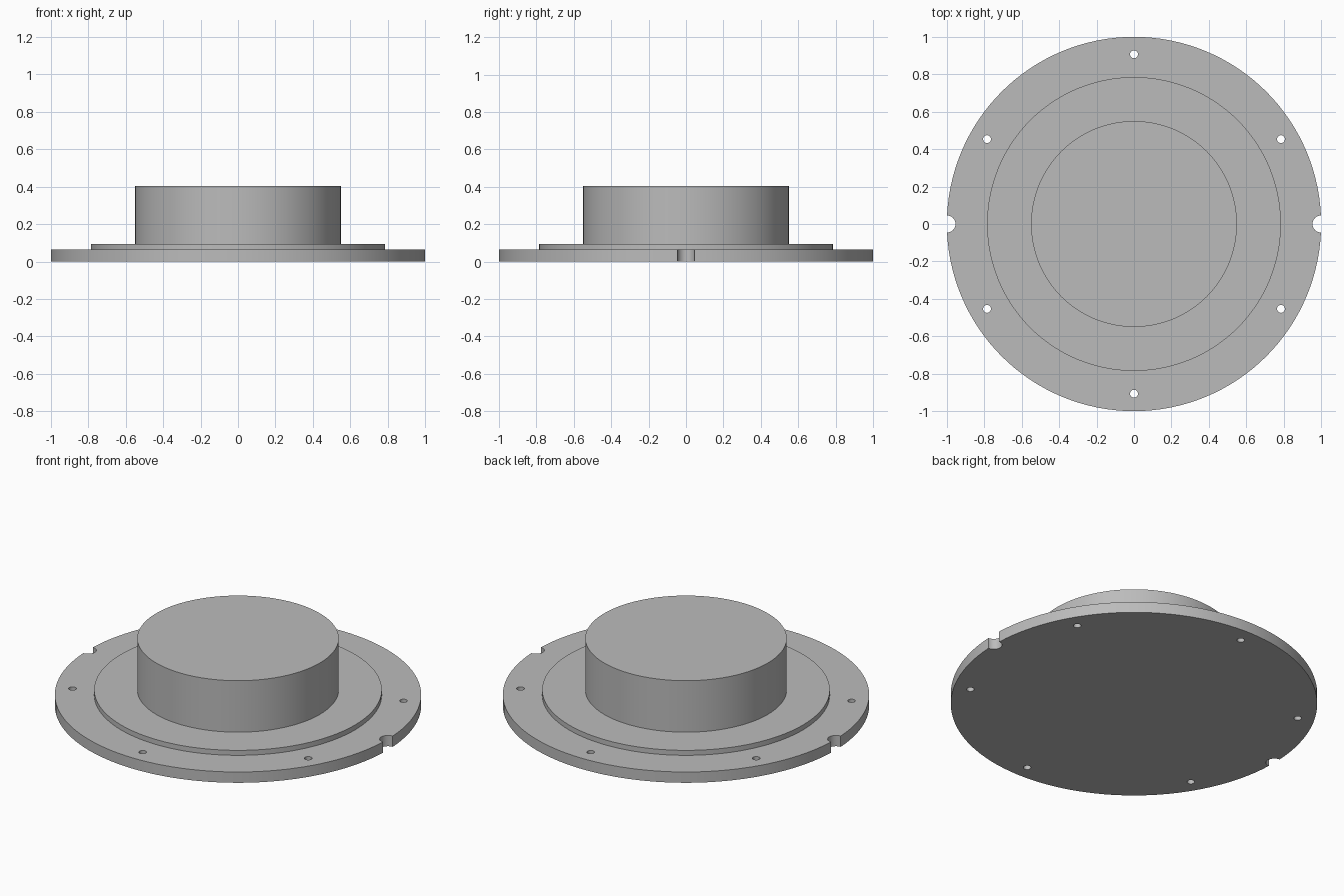
import bpy, bmesh, math

if "Cube" in bpy.data.objects:
    bpy.data.objects.remove(bpy.data.objects["Cube"])

SEG = 128

grey = bpy.data.materials.new("light grey")
grey.diffuse_color = (0.5, 0.5, 0.5, 1)
grey.use_nodes = True
grey.node_tree.nodes["Principled BSDF"].inputs["Base Color"].default_value = grey.diffuse_color


def turned(name, profile, seg):
    """Solid of revolution about z from (radius, height) points, capped flat."""
    bm = bmesh.new()
    rings = [[bm.verts.new((r * math.cos(2 * math.pi * i / seg),
                            r * math.sin(2 * math.pi * i / seg), z))
              for i in range(seg)] for r, z in profile]
    for a, b in zip(rings, rings[1:]):
        for i in range(seg):
            j = (i + 1) % seg
            bm.faces.new((a[i], a[j], b[j], b[i]))
    bm.faces.new(rings[0][::-1])
    bm.faces.new(rings[-1])
    mesh = bpy.data.meshes.new(name)
    bm.to_mesh(mesh)
    bm.free()
    mesh.materials.append(grey)
    ob = bpy.data.objects.new(name, mesh)
    bpy.context.collection.objects.link(ob)
    return ob


# Flange, raised step and central boss as one turned body
body = turned("flanged_cap", [(1, 0), (1, 0.065), (0.785, 0.065), (0.785, 0.095),
                              (0.55, 0.095), (0.55, 0.405)], SEG)

# Six bolt holes on a circle, and two half-round notches in the rim
cuts = [(0.907, 30 + 60 * k, 0.021) for k in range(6)]
cuts += [(1.0, 0, 0.046), (1.0, 180, 0.046)]
for radius, angle, size in cuts:
    cutter = turned("hole_cutter", [(size, -0.1), (size, 0.2)], 32)
    a = math.radians(angle)
    cutter.location = (radius * math.cos(a), radius * math.sin(a), 0)
    cutter.hide_render = True
    cutter.hide_viewport = True
    mod = body.modifiers.new("drill", 'BOOLEAN')
    mod.operation = 'DIFFERENCE'
    mod.solver = 'EXACT'
    mod.object = cutter

# Bake the cuts, drop the cutters, then smooth the round walls
bpy.context.view_layer.update()
dg = bpy.context.evaluated_depsgraph_get()
body.data = bpy.data.meshes.new_from_object(body.evaluated_get(dg))
body.modifiers.clear()
for ob in list(bpy.data.objects):
    if ob is not body and ob.name.startswith("hole_cutter"):
        bpy.data.objects.remove(ob)

bpy.context.view_layer.objects.active = body
body.select_set(True)
bpy.ops.object.shade_smooth_by_angle(angle=math.radians(30))
